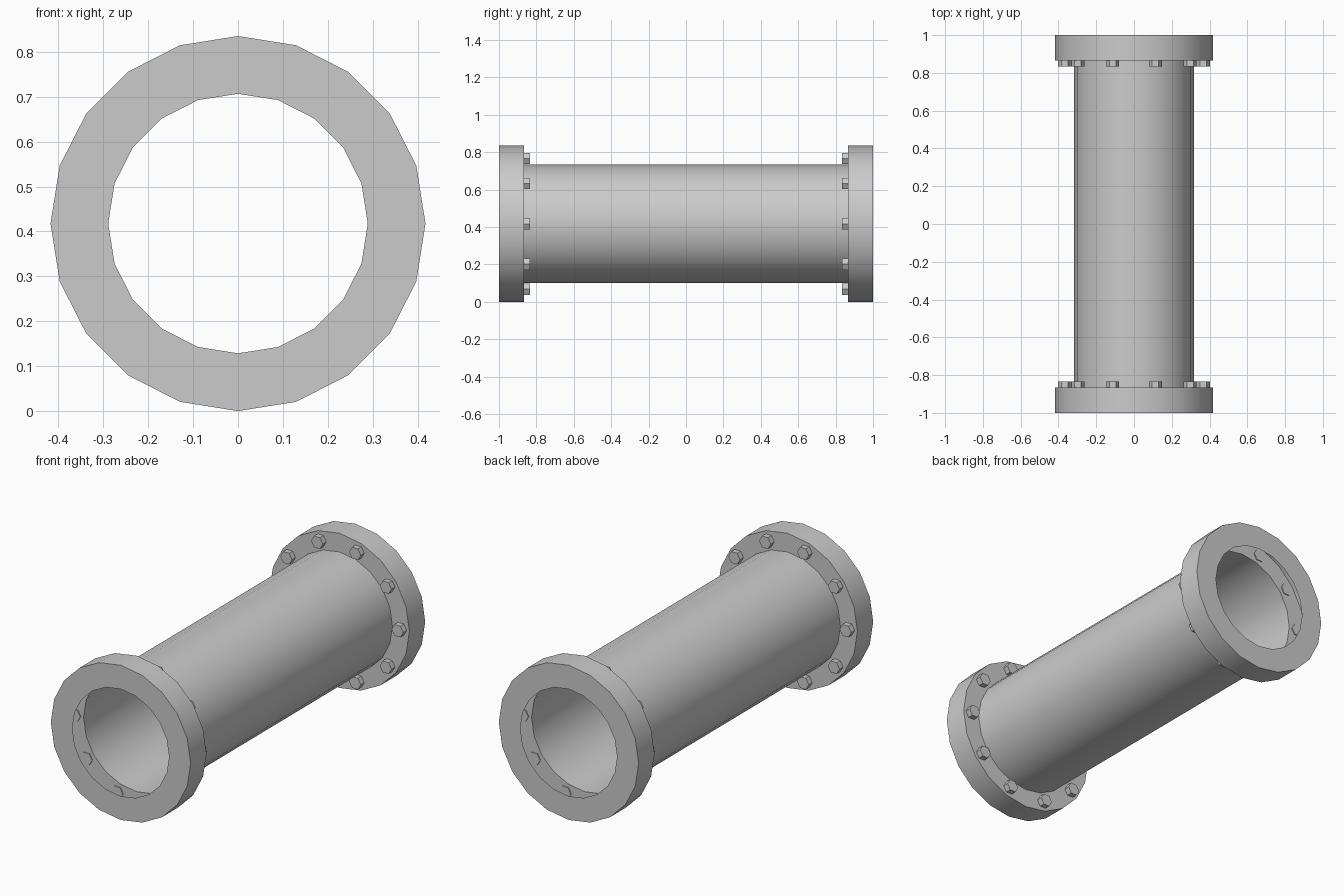
import bpy
import bmesh
from math import cos, sin, pi, radians

if "Cube" in bpy.data.objects:
    bpy.data.objects.remove(bpy.data.objects["Cube"])

CZ = 0.4175      # axis height
SIDES = 20
R_RIM, R_PIPE, R_HOLE = 0.4175, 0.3165, 0.289
Y_LEDGE, Y_END = 0.865, 1.0


def finish(bm, name, smooth):
    me = bpy.data.meshes.new(name)
    bm.to_mesh(me)
    bm.free()
    ob = bpy.data.objects.new(name, me)
    bpy.context.collection.objects.link(ob)
    if smooth:
        bpy.ops.object.select_all(action='DESELECT')
        ob.select_set(True)
        bpy.context.view_layer.objects.active = ob
        bpy.ops.object.shade_smooth_by_angle(angle=radians(30))
    return ob


def revolve(name, profile):
    """Spin an open (radius, y) profile about the pipe axis."""
    bm = bmesh.new()
    rings = [[bm.verts.new((r * cos(2 * pi * k / SIDES), y,
                            CZ + r * sin(2 * pi * k / SIDES)))
              for k in range(SIDES)] for r, y in profile]
    for a, b in zip(rings, rings[1:]):
        for k in range(SIDES):
            n = (k + 1) % SIDES
            bm.faces.new((a[k], b[k], b[n], a[n]))
    return finish(bm, name, True)


def hex_bolts(name, y0, y1, ring=0.367, r=0.035, count=10):
    """Ring of hexagonal bolt heads."""
    bm = bmesh.new()
    for i in range(count):
        a = 2 * pi * i / count
        cx, cz = ring * cos(a), CZ + ring * sin(a)
        ends = [[bm.verts.new((cx + r * cos(k * pi / 3), y, cz + r * sin(k * pi / 3)))
                 for k in range(6)] for y in (y0, y1)]
        for k in range(6):
            n = (k + 1) % 6
            bm.faces.new((ends[0][k], ends[1][k], ends[1][n], ends[0][n]))
        bm.faces.new(ends[0])
        bm.faces.new(ends[1][::-1])
    bmesh.ops.recalc_face_normals(bm, faces=bm.faces)
    return finish(bm, name, False)


# Thin open tube
revolve("pipe", [(R_PIPE, -Y_LEDGE), (R_PIPE, Y_LEDGE)])

# Hollow end flanges: open end ring, rim wall and ledge carrying the bolts
front = [(R_HOLE, -Y_END), (R_RIM, -Y_END), (R_RIM, -Y_LEDGE), (R_PIPE, -Y_LEDGE)]
revolve("front_flange", front)
revolve("back_flange", [(r, -y) for r, y in reversed(front)])

# Bolts, heads towards the middle, ends just showing inside the flanges
hex_bolts("front_bolts", -0.87, -0.835)
hex_bolts("back_bolts", 0.835, 0.87)
